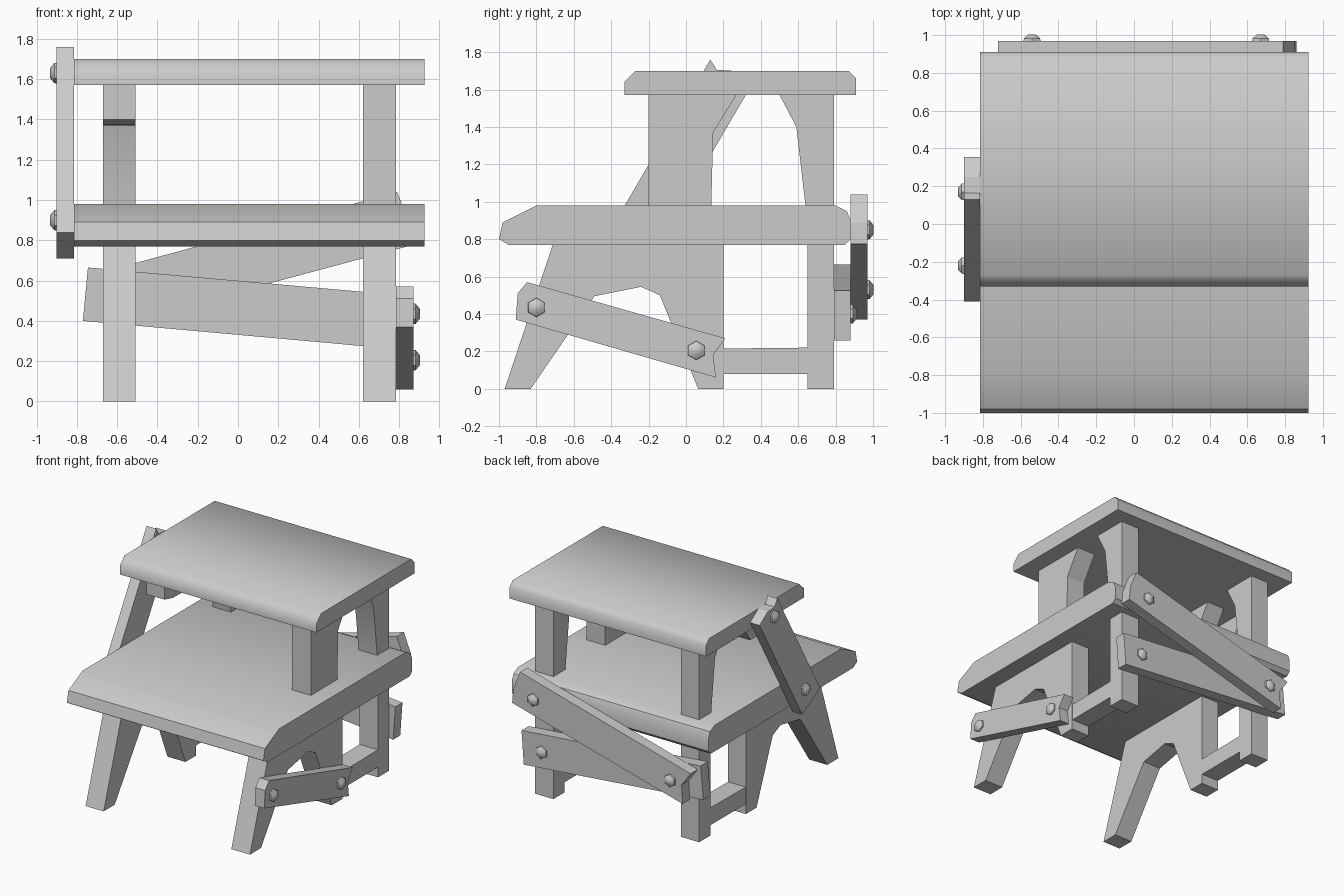
import bpy, bmesh, math
from mathutils import Vector

cube = bpy.data.objects.get("Cube")
if cube:
    bpy.data.objects.remove(cube, do_unlink=True)

grey = bpy.data.materials.new("plain_grey")
grey.use_nodes = True
grey.diffuse_color = (0.6, 0.6, 0.6, 1)
grey.node_tree.nodes["Principled BSDF"].inputs["Base Color"].default_value = (0.6, 0.6, 0.6, 1)


def finish(name, bm, smooth_angle):
    bmesh.ops.recalc_face_normals(bm, faces=bm.faces)
    mesh = bpy.data.meshes.new(name)
    bm.to_mesh(mesh)
    bm.free()
    mesh.materials.append(grey)
    obj = bpy.data.objects.new(name, mesh)
    bpy.context.collection.objects.link(obj)
    if smooth_angle:
        bpy.ops.object.select_all(action='DESELECT')
        obj.select_set(True)
        bpy.context.view_layer.objects.active = obj
        bpy.ops.object.shade_smooth_by_angle(angle=math.radians(smooth_angle))
    return obj


def slab(name, outline, axis, start, end, smooth_angle=0):
    """Extrude an outline along x (outline in y, z) or along y (outline in x, z)."""
    bm = bmesh.new()
    if axis == 'x':
        verts = [bm.verts.new((start, a, b)) for a, b in outline]
        step = Vector((end - start, 0, 0))
    else:
        verts = [bm.verts.new((a, start, b)) for a, b in outline]
        step = Vector((0, end - start, 0))
    face = bm.faces.new(verts)
    grown = bmesh.ops.extrude_face_region(bm, geom=[face], use_keep_orig=True)
    moved = [g for g in grown["geom"] if isinstance(g, bmesh.types.BMVert)]
    bmesh.ops.translate(bm, verts=moved, vec=step)
    return finish(name, bm, smooth_angle)


def bolt(name, place, direction):
    """Six-sided bolt head with a tapered top, standing on a plank."""
    bm = bmesh.new()
    for low, high, r1, r2 in ((-0.01, 0.012, 0.052, 0.05), (0.012, 0.033, 0.05, 0.024)):
        part = bmesh.ops.create_cone(bm, cap_ends=True, segments=6, radius1=r1,
                                     radius2=r2, depth=high - low)
        bmesh.ops.translate(bm, verts=part["verts"], vec=(0, 0, (low + high) / 2))
    obj = finish(name, bm, 50)
    obj.rotation_euler = Vector(direction).to_track_quat('Z', 'Y').to_euler()
    obj.location = place


# Two boards with rounded front and back edges
LEFT, RIGHT = 0.925, -0.815
slab("lower_board", [(-0.95, 0.77), (-1, 0.80), (-0.98, 0.89), (-0.80, 0.98), (0.80, 0.98),
                     (0.86, 0.95), (0.88, 0.90), (0.88, 0.80), (0.85, 0.77)],
     'x', RIGHT, LEFT, 40)
slab("upper_board", [(-0.33, 1.57), (-0.33, 1.64), (-0.27, 1.70), (0.87, 1.70),
                     (0.91, 1.66), (0.91, 1.57)], 'x', RIGHT, LEFT, 50)

# Side frames: arched front legs, low rail, back post, upper back post
arched_legs = [(-0.97, 0), (-0.83, 0), (-0.49, 0.495), (-0.24, 0.545), (-0.14, 0.5),
               (0.065, 0), (0.20, 0), (0.20, 0.78), (-0.71, 0.78)]
rail = [(0.19, 0.08), (0.66, 0.08), (0.66, 0.22), (0.19, 0.215)]
back_post = [(0.65, 0), (0.79, 0), (0.79, 0.78), (0.65, 0.78)]
upper_back_post = [(0.64, 0.97), (0.79, 0.97), (0.79, 1.58), (0.495, 1.58), (0.59, 1.40)]
for side, x0, x1 in (("left", 0.62, 0.785), ("right", -0.67, -0.51)):
    slab(side + "_arched_legs", arched_legs, 'x', x0, x1)
    slab(side + "_rail", rail, 'x', x0 + 0.002, x1 - 0.002)
    slab(side + "_back_post", back_post, 'x', x0, x1)
    slab(side + "_upper_back_post", upper_back_post, 'x', x0, x1, 40)

# The left upper front post is whole, the right one is a broken stub
slab("left_upper_front_post", [(-0.2, 0.97), (0.135, 0.97), (0.145, 1.37), (0.275, 1.58),
                               (-0.2, 1.58)], 'x', 0.62, 0.785)
slab("right_post_stub", [(-0.2, 1.40), (-0.1, 1.375), (0.145, 1.37), (0.275, 1.58),
                         (-0.2, 1.58)], 'x', -0.67, -0.51)

# Repair planks with rough ends
slab("left_plank", [(-0.85, 0.57), (0.21, 0.27), (0.145, 0.18), (0.16, 0.06),
                    (-0.91, 0.37), (-0.90, 0.51)], 'x', 0.785, 0.87)
slab("right_plank", [(-0.41, 0.84), (0.13, 1.76), (0.165, 1.705), (0.25, 1.70),
                     (0.355, 1.63), (-0.185, 0.71)], 'x', -0.90, RIGHT)
slab("inner_back_plank", [(-0.745, 0.665), (0.84, 0.525), (0.82, 0.257), (-0.77, 0.40)],
     'y', 0.79, 0.88)
slab("outer_back_plank", [(0.79, 1.04), (0.85, 0.89), (0.86, 0.775), (-0.65, 0.37),
                          (-0.64, 0.52), (-0.72, 0.63)], 'y', 0.88, 0.97)

# Bolts
bolts = {
    "left": ((1, 0, 0), [(0.87, -0.80, 0.435), (0.87, 0.055, 0.205)]),
    "right": ((-1, 0, 0), [(-0.90, -0.22, 0.90), (-0.90, 0.17, 1.63)]),
    "back": ((0, 1, 0), [(0.67, 0.97, 0.85), (-0.54, 0.97, 0.53), (0.66, 0.88, 0.40)]),
}
for side, (direction, places) in bolts.items():
    for i, place in enumerate(places, 1):
        bolt(f"{side}_bolt_{i}", place, direction)
